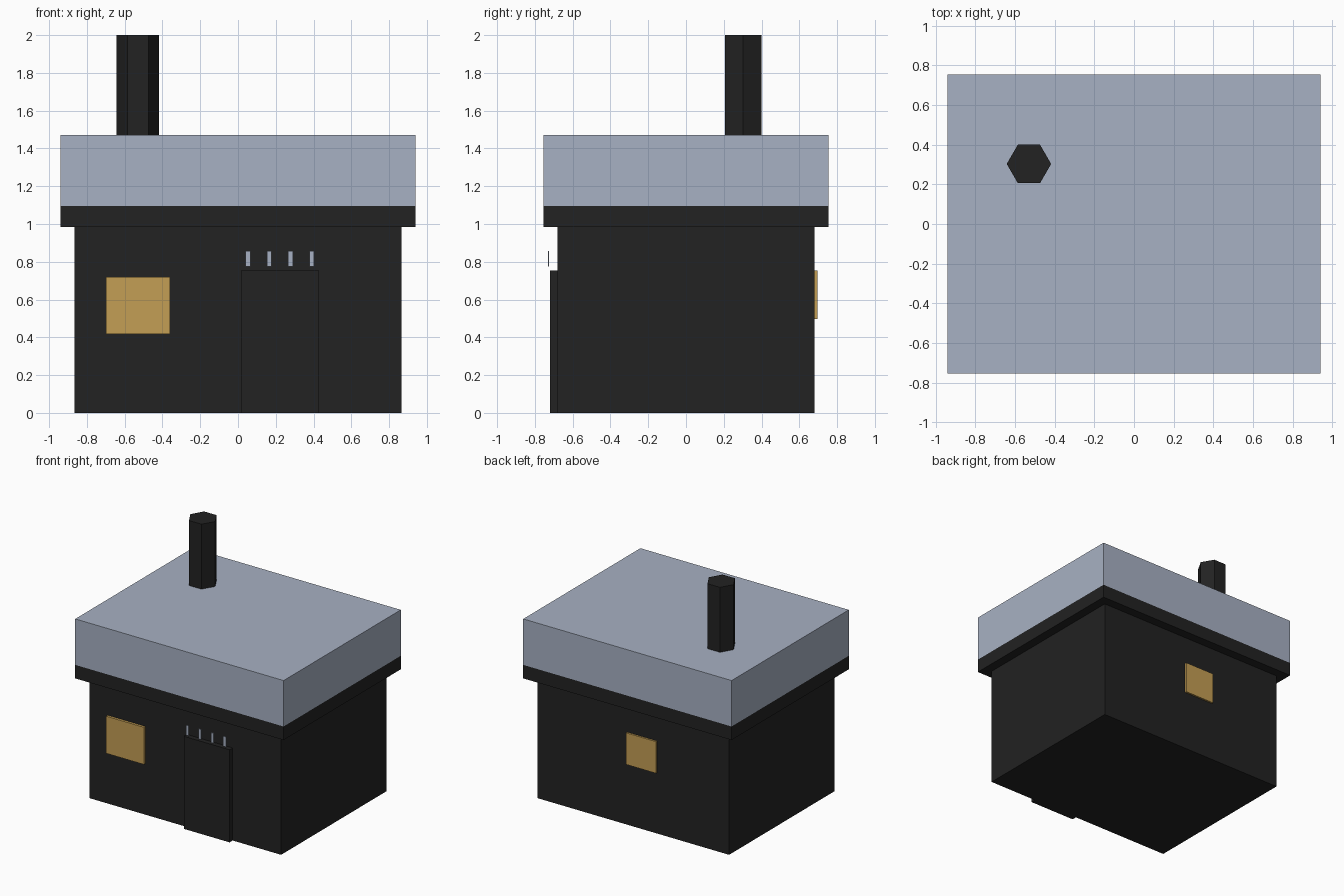
import bpy
from mathutils import Vector

default_cube = bpy.data.objects.get("Cube")
if default_cube:
    bpy.data.objects.remove(default_cube, do_unlink=True)


def make_material(name, rgb):
    mat = bpy.data.materials.new(name)
    mat.use_nodes = True
    color = (*rgb, 1)
    mat.diffuse_color = color
    bsdf = mat.node_tree.nodes["Principled BSDF"]
    bsdf.inputs["Base Color"].default_value = color
    bsdf.inputs["Roughness"].default_value = 0.9
    return mat


charcoal = make_material("charcoal", (0.016, 0.016, 0.016))
snow = make_material("snow_blue", (0.39, 0.44, 0.546))
amber = make_material("amber_glow", (0.552, 0.342, 0.089))


def box(name, low, high, mat):
    """Axis-aligned box between two corners."""
    low, high = Vector(low), Vector(high)
    bpy.ops.mesh.primitive_cube_add(size=1, location=(low + high) / 2)
    obj = bpy.context.object
    obj.name = name
    obj.scale = high - low
    bpy.ops.object.transform_apply(location=False, rotation=False, scale=True)
    obj.data.materials.append(mat)
    return obj


# Walls, eaves and the thick snow layer on the roof
box("walls", (-0.865, -0.68, 0), (0.865, 0.68, 0.985), charcoal)
box("eaves", (-0.94, -0.755, 0.985), (0.94, 0.755, 1.095), charcoal)
box("roof_snow", (-0.94, -0.755, 1.095), (0.94, 0.755, 1.47), snow)

# Door and glowing windows
box("door", (0.015, -0.72, 0), (0.428, -0.67, 0.755), charcoal)
box("front_window", (-0.70, -0.70, 0.417), (-0.36, -0.67, 0.72), amber)
box("back_window", (-0.215, 0.67, 0.497), (0.055, 0.695, 0.755), amber)

# Row of icicles above the door
for i in range(4):
    x = 0.053 + i * 0.1125
    box(f"icicle_{i + 1}", (x - 0.012, -0.731, 0.775),
        (x + 0.012, -0.724, 0.857), snow)

# Six-sided chimney, corners pointing left and right
bpy.ops.mesh.primitive_cylinder_add(
    vertices=6, radius=0.112, depth=0.6, location=(-0.53, 0.303, 1.7))
chimney = bpy.context.object
chimney.name = "chimney"
chimney.rotation_euler.z = 0.5236
bpy.ops.object.transform_apply(location=False, rotation=True, scale=False)
chimney.data.materials.append(charcoal)
